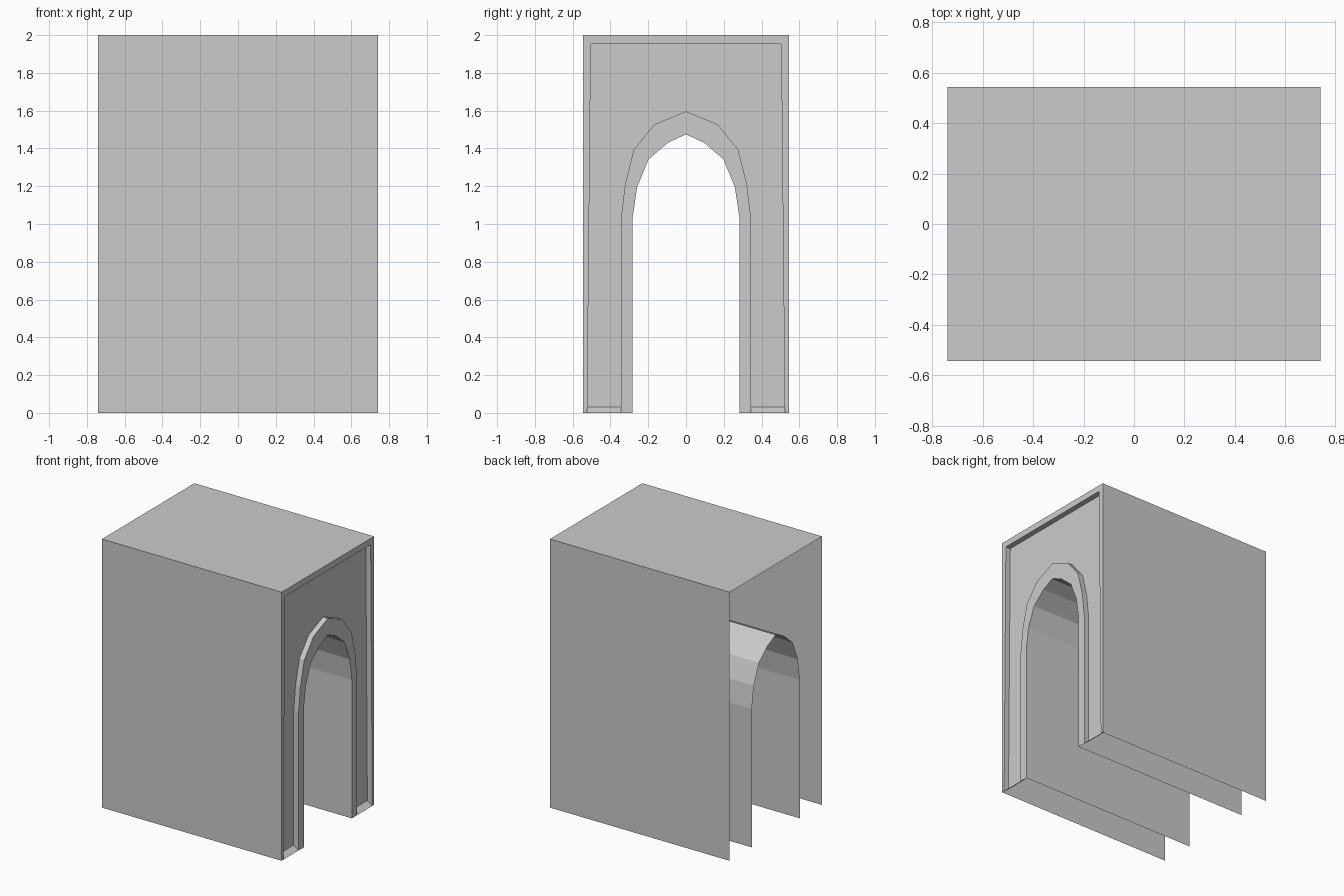
import bpy, bmesh

if "Cube" in bpy.data.objects:
    bpy.data.objects.remove(bpy.data.objects["Cube"])

FRONT, BACK, DEPTH = 0.74, -0.74, 0.04
SILL = 0.03


def mirrored(half):
    """Half profile (y, z) from the ground up -> full left-to-right profile."""
    left = [(-y, z) for y, z in half]
    right = [p for p in reversed(half) if p[0] > 0]
    return left + right


def lifted(profile):
    """Same profile with its feet raised to the back of the sloping sill."""
    return [(y, max(z, SILL)) for y, z in profile]


outer = mirrored([(0.544, 0), (0.544, 2.0)])
panel = mirrored([(0.523, 0), (0.504, 1.953)])
arch = mirrored([(0.344, 0), (0.344, 1.03), (0.323, 1.21), (0.277, 1.393),
                 (0.168, 1.527), (0, 1.597)])
opening = mirrored([(0.283, 0), (0.283, 1.03), (0.259, 1.195), (0.198, 1.343),
                    (0.096, 1.43), (0, 1.475)])

bm = bmesh.new()


def ring(profile, x):
    return [bm.verts.new((x, y, z)) for y, z in profile]


def strip(a, b):
    for i in range(len(a) - 1):
        bm.faces.new((a[i], a[i + 1], b[i + 1], b[i]))


def band(a, b):
    """Flat U-shaped face between two profiles."""
    bm.faces.new(a + b[::-1])


outer_f, outer_b = ring(outer, FRONT), ring(outer, BACK)
panel_f, panel_r = ring(panel, FRONT), ring(lifted(panel), FRONT - DEPTH)
arch_f, arch_r = ring(arch, FRONT), ring(lifted(arch), FRONT - DEPTH)
open_f, open_b = ring(opening, FRONT), ring(opening, BACK)

# outer walls and roof, border, recess sides, sunken panel
strip(outer_b, outer_f)
band(outer_f, panel_f)
strip(panel_f, panel_r)
band(panel_r, arch_r)
# arch moulding and tunnel lining
strip(arch_r, arch_f)
band(arch_f, open_f)
strip(open_f, open_b)
# sloping sills at both feet
for i in (0, -1):
    bm.faces.new((panel_f[i], arch_f[i], arch_r[i], panel_r[i]))

# outward normals
bmesh.ops.recalc_face_normals(bm, faces=bm.faces[:])
roof = max(bm.faces, key=lambda f: f.calc_center_median().z)
if roof.normal.z < 0:
    bmesh.ops.reverse_faces(bm, faces=bm.faces[:])

mesh = bpy.data.meshes.new("arched_passage")
bm.to_mesh(mesh)
bm.free()
bpy.context.collection.objects.link(bpy.data.objects.new("arched_passage", mesh))
